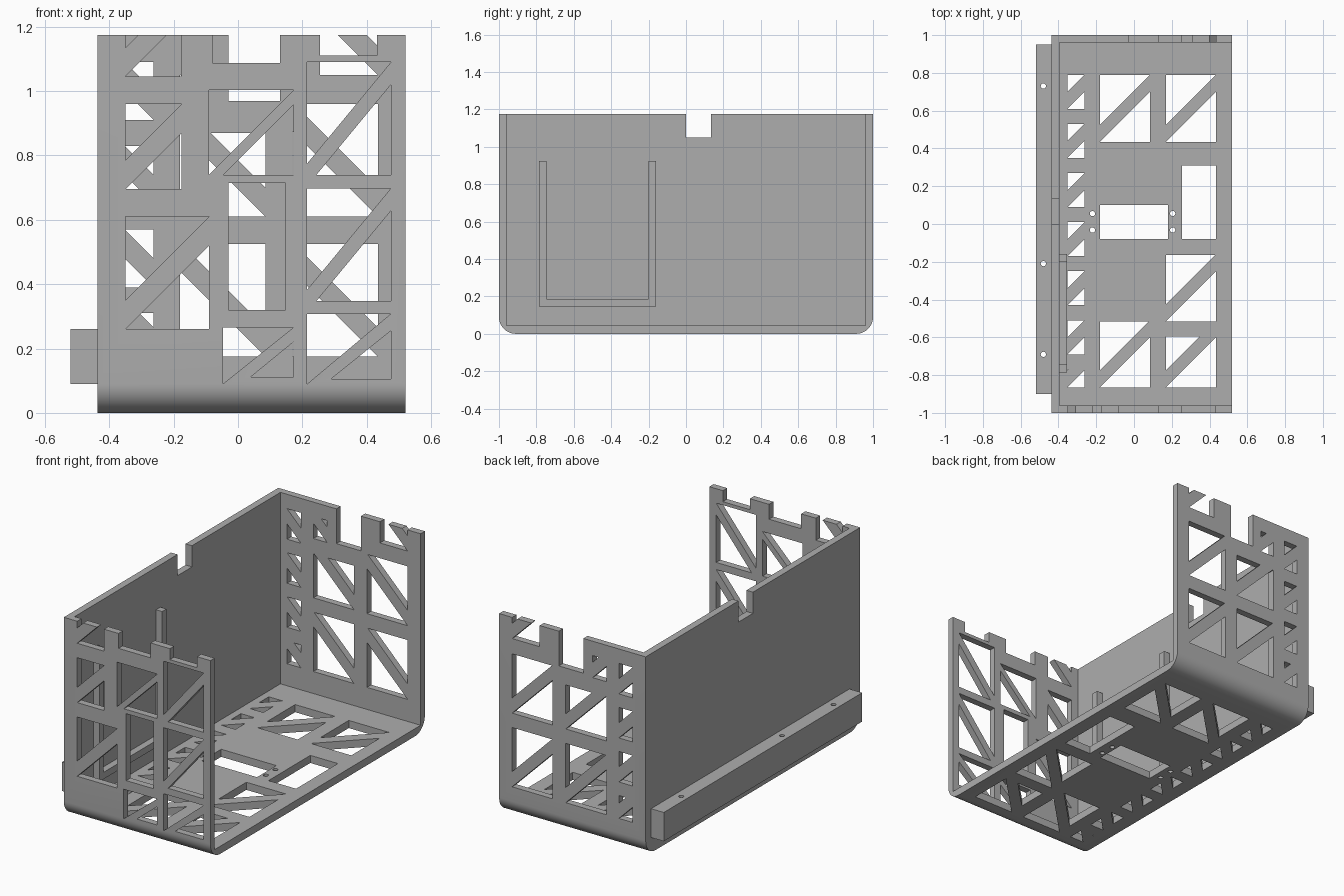
import bpy, bmesh, math

if "Cube" in bpy.data.objects:
    bpy.data.objects.remove(bpy.data.objects["Cube"])

grey = bpy.data.materials.new("grey plastic")
grey.diffuse_color = (0.42, 0.42, 0.42, 1)
grey.use_nodes = True
grey.node_tree.nodes["Principled BSDF"].inputs["Base Color"].default_value = grey.diffuse_color


def prisms(name, polys, place, a, b):
    """Extrude 2D polygons from a to b; place maps (u, v, depth) to xyz."""
    bm = bmesh.new()
    for poly in polys:
        lo = [bm.verts.new(place(u, v, a)) for u, v in poly]
        hi = [bm.verts.new(place(u, v, b)) for u, v in poly]
        bm.faces.new(lo)
        bm.faces.new(hi[::-1])
        n = len(poly)
        for i in range(n):
            j = (i + 1) % n
            bm.faces.new((lo[i], hi[i], hi[j], lo[j]))
    bmesh.ops.recalc_face_normals(bm, faces=bm.faces)
    mesh = bpy.data.meshes.new(name)
    bm.to_mesh(mesh)
    bm.free()
    mesh.materials.append(grey)
    ob = bpy.data.objects.new(name, mesh)
    bpy.context.collection.objects.link(ob)
    return ob


def along_x(u, v, d):
    return (d, u, v)


def along_y(u, v, d):
    return (u, d, v)


def along_z(u, v, d):
    return (u, v, d)


def rect(x0, z0, x1, z1):
    return [(x0, z0), (x1, z0), (x1, z1), (x0, z1)]


def circle(x, y, r=0.014, n=16):
    return [(x + r * math.cos(2 * math.pi * i / n),
             y + r * math.sin(2 * math.pi * i / n)) for i in range(n)]


def clip(poly, f):
    """Keep the part of a polygon where f >= 0."""
    out = []
    for p, q in zip(poly, poly[1:] + poly[:1]):
        a, b = f(p), f(q)
        if a >= 0:
            out.append(p)
        if a * b < 0:
            t = a / (a - b)
            out.append((p[0] + t * (q[0] - p[0]), p[1] + t * (q[1] - p[1])))
    return out


def truss(x0, z0, x1, z1, lo=0.0, up=0.09, s=1.0):
    """Two openings left around a rising diagonal strut in a window."""
    r = rect(x0, z0, x1, z1)
    low = clip(r, lambda p: z0 + lo + s * (p[0] - x0) - p[1] + 1e-6)
    high = clip(r, lambda p: p[1] - z0 - up - s * (p[0] - x0) - 1e-6)
    return [p for p in (low, high) if len(p) > 2]


def cut(body, cutter):
    m = body.modifiers.new(cutter.name, 'BOOLEAN')
    m.operation = 'DIFFERENCE'
    m.solver = 'EXACT'
    m.object = cutter
    bpy.context.view_layer.objects.active = body
    bpy.ops.object.modifier_apply(modifier=m.name)
    bpy.data.objects.remove(cutter)


TOP, R = 1.175, 0.09

# Tray body with rounded lower end edges
outline = [(-1, TOP)]
for cy, start in ((-1 + R, math.pi), (1 - R, 1.5 * math.pi)):
    for i in range(13):
        t = start + i * math.pi / 24
        outline.append((cy + R * math.cos(t), R + R * math.sin(t)))
outline.append((1, TOP))
body = prisms("tray_body", [outline], along_x, -0.437, 0.52)
cut(body, prisms("interior", [rect(-0.96, 0.045, 0.96, 1.4)], along_x, -0.395, 0.7))

# Notch in the side wall
cut(body, prisms("side_notch", [rect(0, 1.05, 0.135, 1.4)], along_x, -0.6, -0.3))

# Floor openings: strutted windows, plain windows, screw holes, small row
floor = [rect(0.255, -0.08, 0.435, 0.31), rect(-0.18, -0.08, 0.18, 0.10)]
for x in (-0.22, 0.205):
    for y in (0.055, -0.032):
        floor.append(circle(x, y))
for cell in ((-0.18, 0.435, 0.085, 0.79), (0.17, 0.435, 0.435, 0.79),
             (0.17, -0.515, 0.435, -0.165), (0.17, -0.865, 0.435, -0.595),
             (-0.18, -0.865, 0.085, -0.515)):
    floor += truss(*cell)
for i in range(7):
    top = 0.79 - 0.26 * i
    floor += truss(-0.352, max(top - 0.18, -0.865), -0.262, top)
cut(body, prisms("floor_cutter", floor, along_z, -0.1, 0.1))

# Front wall openings and top notches
front = [rect(-0.08, 1.087, 0.13, 1.4), rect(0.255, 1.11, 0.432, 1.4),
         rect(-0.03, 0.32, 0.147, 0.715),
         [(-0.047, 0.09), (0.172, 0.265), (-0.047, 0.265)],
         [(0.04, 0.112), (0.172, 0.112), (0.172, 0.22)],
         [(0.215, 0.09), (0.475, 0.308), (0.215, 0.308)],
         [(0.29, 0.106), (0.475, 0.106), (0.475, 0.255)]]
front += truss(-0.35, 1.045, -0.175, 1.31)
front += truss(-0.35, 0.695, -0.175, 0.96)
front += truss(-0.35, 0.26, -0.09, 0.61)
front += truss(-0.09, 0.74, 0.172, 1.003, -0.045, 0.0)
for z in (0.74, 0.348):
    front += truss(0.215, z, 0.475, z + 0.35, -0.035, 0.035, 1.21)
cut(body, prisms("front_cutter", front, along_y, -1.1, -0.9))

# Back wall openings, laid out mirrored so the struts fall the other way
back = [rect(-0.13, 0.97, 0.03, 1.4)]
for x0, z0, x1, z1 in ((-0.085, 0.61, 0.18, 0.87), (-0.085, 0.175, 0.18, 0.525),
                       (-0.435, 0.61, -0.17, 0.96), (-0.435, 0.175, -0.17, 0.525),
                       (-0.435, 1.05, -0.255, 1.4), (0.09, 0.96, 0.18, 1.09)):
    back += truss(x0, z0, x1, z1)
for i in range(4):
    top = 1.09 - 0.26 * i
    back += truss(0.262, max(top - 0.18, 0.175), 0.352, top)
back = [[(-x, z) for x, z in p] for p in back]
cut(body, prisms("back_cutter", back, along_y, 0.9, 1.1))

# Mounting flange with vertical screw holes
flange = prisms("mounting_flange", [rect(-0.9, 0.09, 0.95, 0.26)], along_x, -0.52, -0.436)
holes = [circle(-0.48, y) for y in (0.73, -0.21, -0.69)]
cut(flange, prisms("flange_holes", holes, along_z, 0, 0.4))

# U-shaped retaining rib on the inside of the side wall
rib = [(-0.785, 0.145), (-0.16, 0.145), (-0.16, 0.925), (-0.2, 0.925),
       (-0.2, 0.185), (-0.745, 0.185), (-0.745, 0.925), (-0.785, 0.925)]
prisms("retaining_rib", [rib], along_x, -0.396, -0.355)

for ob in bpy.context.scene.objects:
    ob.select_set(True)
bpy.context.view_layer.objects.active = body
bpy.ops.object.shade_smooth_by_angle(angle=math.radians(30))
